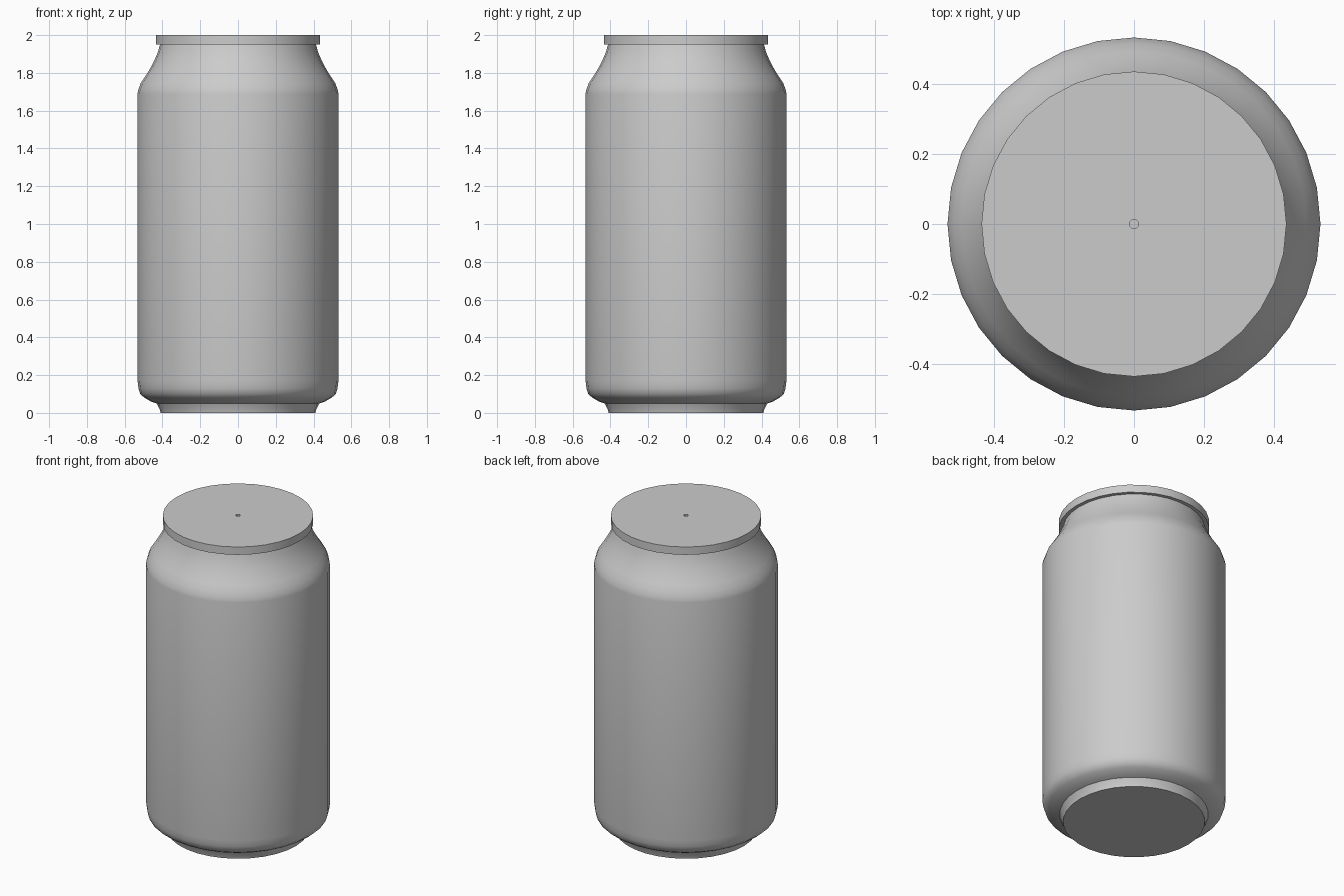
import bpy, bmesh, math

if "Cube" in bpy.data.objects:
    bpy.data.objects.remove(bpy.data.objects["Cube"])

SIDES = 32


def lathe(name, profile, cap_start=False, cap_end=False):
    """Revolve (radius, z) points, listed bottom to top, around the z axis."""
    bm = bmesh.new()
    rings = []
    for r, z in profile:
        rings.append([bm.verts.new((r * math.cos(2 * math.pi * i / SIDES),
                                    r * math.sin(2 * math.pi * i / SIDES), z))
                      for i in range(SIDES)])
    for a, b in zip(rings, rings[1:]):
        for i in range(SIDES):
            j = (i + 1) % SIDES
            bm.faces.new((a[i], a[j], b[j], b[i]))
    if cap_start:
        bm.faces.new(rings[0][::-1])
    if cap_end:
        bm.faces.new(rings[-1])
    mesh = bpy.data.meshes.new(name)
    bm.to_mesh(mesh)
    bm.free()
    obj = bpy.data.objects.new(name, mesh)
    bpy.context.collection.objects.link(obj)
    bpy.ops.object.select_all(action='DESELECT')
    obj.select_set(True)
    bpy.context.view_layer.objects.active = obj
    bpy.ops.object.shade_smooth_by_angle(angle=math.radians(35))
    return obj


# Can: foot, rounded base, straight wall, S-curved neck, rim and flat lid
foot = [(0.41, 0.0), (0.415, 0.02), (0.43, 0.05)]
base = [(0.46, 0.06), (0.495, 0.08), (0.518, 0.10), (0.527, 0.13), (0.532, 0.17)]
wall = [(0.532, 1.69)]
neck = [(0.528, 1.71), (0.515, 1.745), (0.492, 1.78), (0.467, 1.82),
        (0.443, 1.865), (0.424, 1.91), (0.413, 1.95)]
rim = [(0.435, 1.95), (0.435, 2.0)]
# Small dimple in the middle of the lid
dimple = [(0.013, 2.0), (0.013, 1.99)]
lathe("drink_can", foot + base + wall + neck + rim + dimple,
      cap_start=True, cap_end=True)
